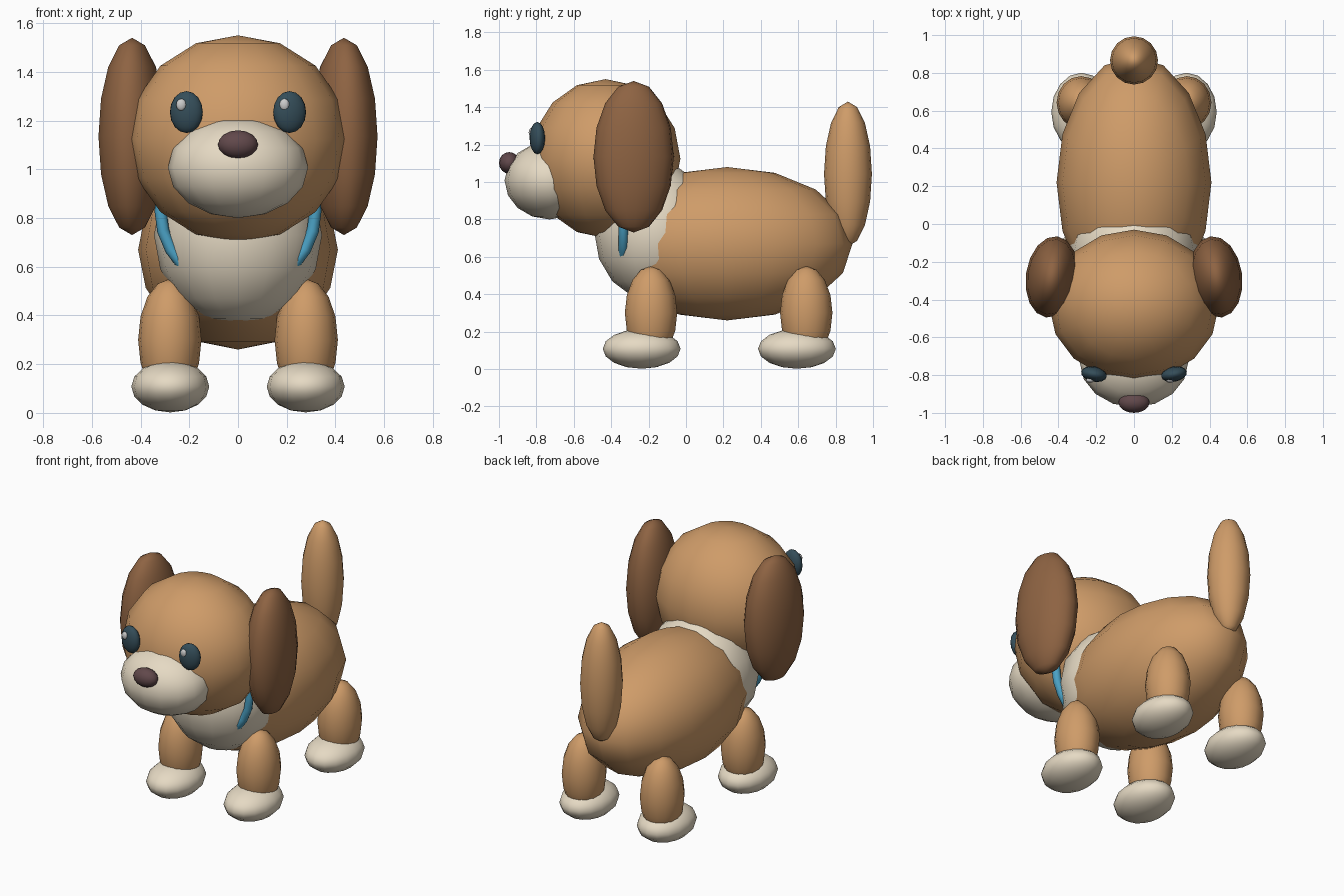
import bpy
from math import pi

if "Cube" in bpy.data.objects:
    bpy.data.objects.remove(bpy.data.objects["Cube"])


def material(name, rgb):
    m = bpy.data.materials.new(name)
    m.diffuse_color = (*rgb, 1)
    m.use_nodes = True
    m.node_tree.nodes["Principled BSDF"].inputs["Base Color"].default_value = m.diffuse_color
    return m


TAN = material("tan_fur", (0.62, 0.33, 0.14))
CREAM = material("cream_fur", (0.79, 0.70, 0.55))
BROWN = material("brown_fur", (0.27, 0.125, 0.055))
DARK = material("eye_dark", (0.035, 0.075, 0.10))
NOSE = material("nose_plum", (0.12, 0.065, 0.07))
WHITE = material("white", (0.9, 0.9, 0.9))
BLUE = material("collar_blue", (0.07, 0.36, 0.56))


def finish(name, mat):
    ob = bpy.context.object
    ob.name = name
    ob.data.materials.append(mat)
    bpy.ops.object.shade_smooth()
    return ob


def blob(name, loc, radii, mat, turn=0.0, segments=16, rings=8):
    """Smooth ellipsoid, optionally turned about z."""
    bpy.ops.mesh.primitive_uv_sphere_add(segments=segments, ring_count=rings, radius=1,
                                         location=loc, rotation=(0, 0, turn))
    bpy.context.object.scale = radii
    return finish(name, mat)


# Torso, chest patch and upright tail
blob("body", (0, 0.22, 0.67), (0.41, 0.67, 0.41), TAN)
blob("chest", (0, -0.16, 0.73), (0.345, 0.33, 0.37), CREAM)
blob("tail", (0, 0.866, 1.043), (0.127, 0.128, 0.387), TAN)

# Collar, mostly sunk between head and chest
bpy.ops.mesh.primitive_torus_add(major_radius=0.318, minor_radius=0.025, major_segments=24,
                                 minor_segments=8, location=(0, -0.335, 0.83),
                                 rotation=(pi / 2, 0, 0))
finish("collar", BLUE)

# Head, muzzle and nose
blob("head", (0, -0.43, 1.125), (0.45, 0.40, 0.425), TAN)
blob("muzzle", (0, -0.73, 1.008), (0.288, 0.24, 0.208), CREAM)
blob("nose", (0, -0.945, 1.102), (0.082, 0.055, 0.058), NOSE)

# Paired parts
for s, side in ((-1, "left"), (1, "right")):
    blob(f"ear_{side}", (s * 0.435, -0.28, 1.135), (0.138, 0.217, 0.405), BROWN, s * 0.14)
    blob(f"eye_{side}", (s * 0.212, -0.795, 1.235), (0.069, 0.04, 0.086), DARK, s * 0.2)
    blob(f"eye_highlight_{side}", (s * 0.212 - 0.021, -0.827, 1.265), (0.021, 0.014, 0.025),
         WHITE, 0, 12, 6)
    for end, y in (("front", -0.187), ("hind", 0.643)):
        blob(f"{end}_leg_{side}", (s * 0.28, y, 0.30), (0.13, 0.14, 0.25), TAN)
        blob(f"{end}_paw_{side}", (s * 0.278, y - 0.05, 0.108), (0.16, 0.208, 0.106), CREAM)
